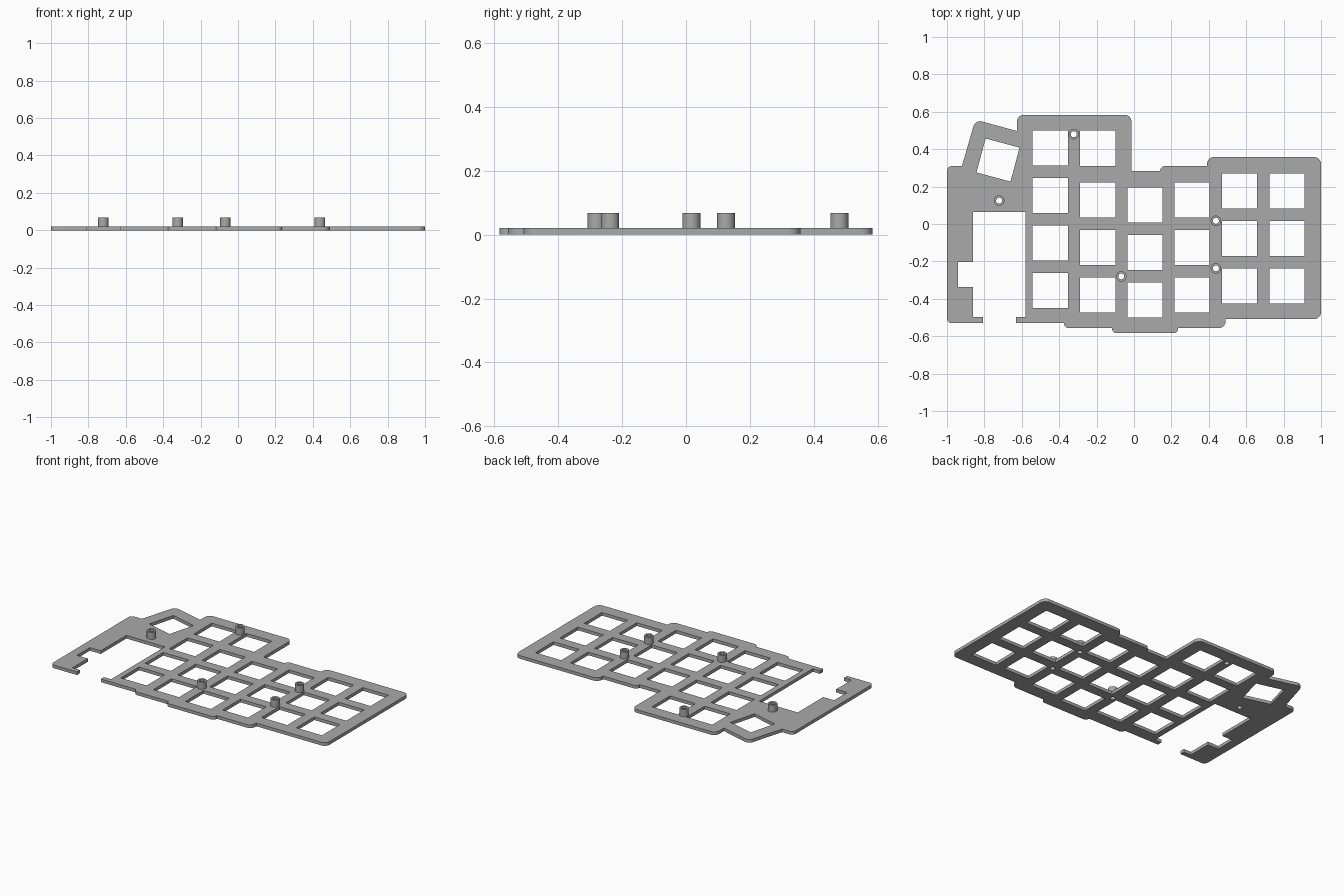
import bpy, bmesh, math
from mathutils import Vector, Matrix

cube = bpy.data.objects.get("Cube")
if cube:
    bpy.data.objects.remove(cube)

PLATE, TOP = 0.021, 0.068      # plate thickness, standoff top
KEY, PITCH = 0.188, 0.2535     # switch opening, row spacing

grey = bpy.data.materials.new("light grey")
grey.use_nodes = True
grey.diffuse_color = (0.4, 0.4, 0.4, 1)
grey.node_tree.nodes["Principled BSDF"].inputs["Base Color"].default_value = (0.4, 0.4, 0.4, 1)


def rounded(corners, steps=6):
    """Closed loop of points; each corner is (x, y) or (x, y, radius)."""
    pts = []
    for i, c in enumerate(corners):
        p = Vector(c[:2])
        if len(c) == 2:
            pts.append(p)
            continue
        a = (Vector(corners[i - 1][:2]) - p).normalized()
        b = (Vector(corners[(i + 1) % len(corners)][:2]) - p).normalized()
        half = a.angle(b) / 2
        centre = p + (a + b).normalized() * c[2] / math.sin(half)
        t = c[2] / math.tan(half)
        start, end = p + a * t - centre, p + b * t - centre
        for k in range(steps + 1):
            d = start.lerp(end, k / steps).normalized()
            pts.append(centre + d * c[2])
    return pts


def circle(x, y, r, n=32):
    return [Vector((x + r * math.cos(k * math.tau / n), y + r * math.sin(k * math.tau / n)))
            for k in range(n)]


def square(x, y, angle=0.0):
    turn = Matrix.Rotation(angle, 2)
    h = KEY / 2
    return [Vector((x, y)) + turn @ Vector((sx * h, sy * h))
            for sx, sy in ((-1, -1), (1, -1), (1, 1), (-1, 1))]


def slab(name, loops, z, height):
    """Extrude an outline with holes into a solid."""
    bm = bmesh.new()
    for loop in loops:
        vs = [bm.verts.new((p.x, p.y, z)) for p in loop]
        for i, v in enumerate(vs):
            bm.edges.new((vs[i - 1], v))
    bmesh.ops.triangle_fill(bm, use_beauty=True, edges=bm.edges[:], normal=(0, 0, 1))
    res = bmesh.ops.extrude_face_region(bm, geom=bm.faces[:], use_keep_orig=True)
    top = [g for g in res["geom"] if isinstance(g, bmesh.types.BMVert)]
    bmesh.ops.translate(bm, verts=top, vec=(0, 0, height))
    bmesh.ops.recalc_face_normals(bm, faces=bm.faces[:])
    mesh = bpy.data.meshes.new(name)
    bm.to_mesh(mesh)
    bm.free()
    mesh.materials.append(grey)
    ob = bpy.data.objects.new(name, mesh)
    bpy.context.collection.objects.link(ob)
    bpy.ops.object.select_all(action='DESELECT')
    ob.select_set(True)
    bpy.context.view_layer.objects.active = ob
    bpy.ops.object.shade_smooth_by_angle(angle=math.radians(30))
    return ob


# Outer edge of the plate, clockwise from the front left corner
R, S = 0.037, 0.026
outline = rounded([
    (-1, -.53, S), (-1, .31, S), (-.92, .31), (-.848, .558, R), (-.626, .497),
    (-.626, .584, R), (-.013, .584, R), (-.013, .284), (.14, .284), (.14, .31, S),
    (.39, .31), (.39, .358, R), (1, .358, R), (1, -.508, R), (.49, -.508),
    (.49, -.557, R), (.236, -.557), (.236, -.584, S), (-.118, -.584, S), (-.118, -.557),
    (-.374, -.557, S), (-.374, -.53), (-.632, -.53), (-.632, -.498), (-.58, -.498),
    (-.58, .064), (-.862, .064), (-.862, -.203), (-.942, -.203), (-.942, -.338),
    (-.862, -.338), (-.862, -.498), (-.808, -.498), (-.808, -.53)])

# Switch openings: column x, lowest row y, row count
holes = []
for x, y, rows in ((-.448, -.355, 4), (-.194, -.379, 3), (.059, -.406, 3),
                   (.311, -.379, 3), (.564, -.331, 3), (.818, -.331, 3)):
    holes += [square(x, y + PITCH * k) for k in range(rows)]
holes.append(square(-.194, .405))
holes.append(square(-.727, .342, math.radians(-15)))

# Screw standoffs
posts = {"rear_left": (-.721, .125), "rear": (-.322, .48), "front": (-.068, -.28),
         "middle_right": (.438, .017), "front_right": (.438, -.237)}
bores = [circle(x, y, .016) for x, y in posts.values()]

slab("switch_plate", [outline] + holes + bores, 0, PLATE)
for (name, (x, y)), bore in zip(posts.items(), bores):
    slab("standoff_" + name, [circle(x, y, .028), bore], PLATE, TOP - PLATE)
